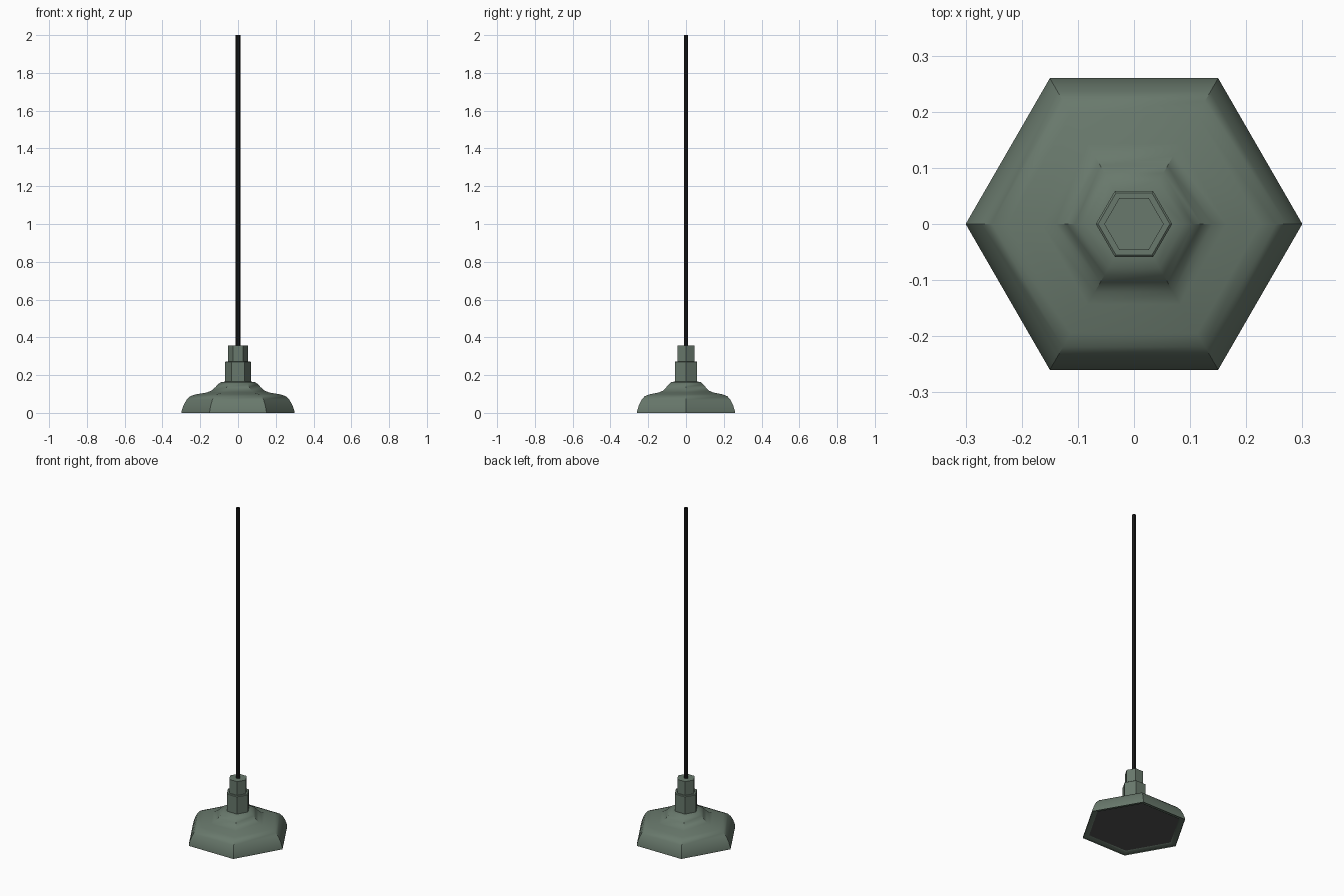
import bpy, bmesh
from math import cos, sin, pi, radians

if "Cube" in bpy.data.objects:
    bpy.data.objects.remove(bpy.data.objects["Cube"])


def material(name, rgb):
    m = bpy.data.materials.new(name)
    m.diffuse_color = (*rgb, 1)
    m.use_nodes = True
    m.node_tree.nodes["Principled BSDF"].inputs["Base Color"].default_value = m.diffuse_color
    return m


def hex_lathe(name, profile, mat=None, cap_start=False, cap_end=False, smooth=None):
    """Sweep a (corner radius, z) profile round six sides."""
    bm = bmesh.new()
    rings = [[bm.verts.new((r * cos(i * pi / 3), r * sin(i * pi / 3), z))
              for i in range(6)] for r, z in profile]
    for a, b in zip(rings, rings[1:]):
        for i in range(6):
            j = (i + 1) % 6
            bm.faces.new((a[i], a[j], b[j], b[i]))
    if cap_start:
        bm.faces.new(rings[0][::-1])
    if cap_end:
        bm.faces.new(rings[-1])
    me = bpy.data.meshes.new(name)
    bm.to_mesh(me)
    bm.free()
    ob = bpy.data.objects.new(name, me)
    bpy.context.collection.objects.link(ob)
    if mat:
        me.materials.append(mat)
    if smooth:
        bpy.ops.object.select_all(action='DESELECT')
        ob.select_set(True)
        bpy.context.view_layer.objects.active = ob
        bpy.ops.object.shade_smooth_by_angle(angle=radians(smooth))
    return ob


green = material("green_enamel", (0.14, 0.19, 0.15))
black = material("black_cord", (0.01, 0.01, 0.01))
grey = material("diffuser_grey", (0.085, 0.085, 0.085))

# Shade: inner lip, rim, flared dome up to the neck
hex_lathe("shade", [(0.262, 0.012), (0.272, 0.006), (0.298, 0.004), (0.3, 0.0),
                    (0.3, 0.008), (0.287, 0.043), (0.272, 0.069), (0.253, 0.088),
                    (0.225, 0.098), (0.165, 0.108), (0.14, 0.118), (0.12, 0.136),
                    (0.105, 0.152), (0.09, 0.163), (0.066, 0.166)],
          green, smooth=40)

# Stepped neck: lower collar and upper socket
hex_lathe("lower_collar", [(0.068, 0.163), (0.068, 0.27), (0.064, 0.273)],
          green, cap_end=True)
hex_lathe("upper_socket", [(0.053, 0.273), (0.053, 0.356)], green, cap_end=True)

# Flat diffuser panel under the shade
hex_lathe("diffuser", [(0.264, 0.011)], grey, cap_start=True)

# Hanging cord, open ended
hex_lathe("cord", [(0.013, 0.35), (0.013, 2.0)], black)
